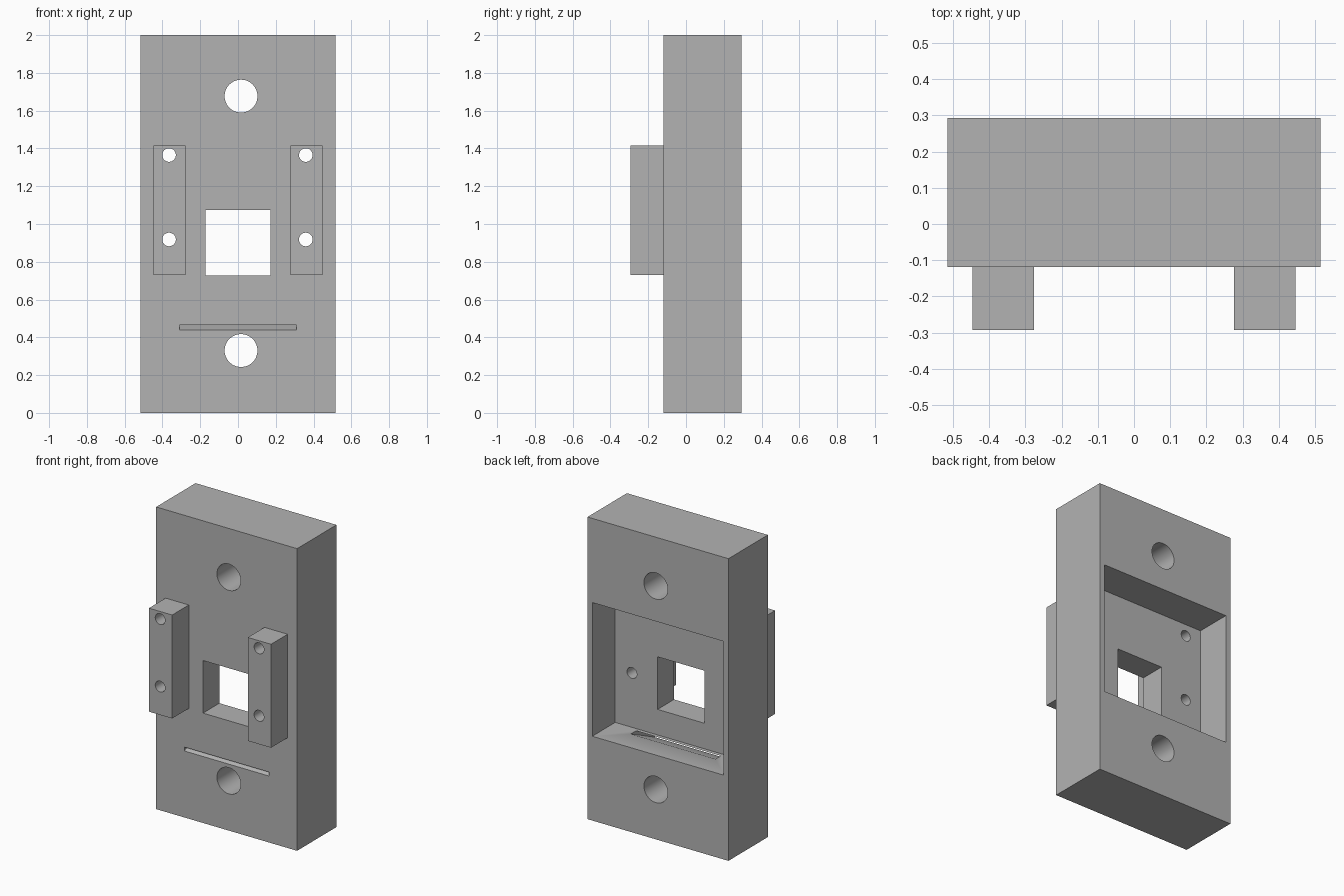
import bpy
import bmesh
import math
from mathutils import Matrix, Vector

if "Cube" in bpy.data.objects:
    bpy.data.objects.remove(bpy.data.objects["Cube"])

grey = bpy.data.materials.new("plain grey")
grey.use_nodes = True
colour = (0.45, 0.45, 0.45, 1)
grey.diffuse_color = colour
grey.node_tree.nodes["Principled BSDF"].inputs["Base Color"].default_value = colour


def finish(name, bm):
    bmesh.ops.recalc_face_normals(bm, faces=bm.faces)
    mesh = bpy.data.meshes.new(name)
    bm.to_mesh(mesh)
    bm.free()
    mesh.materials.append(grey)
    obj = bpy.data.objects.new(name, mesh)
    bpy.context.collection.objects.link(obj)
    return obj


def box(name, x, y, z):
    """Box from (min, max) ranges along each axis."""
    bm = bmesh.new()
    size = [b - a for a, b in (x, y, z)]
    centre = Vector([(a + b) / 2 for a, b in (x, y, z)])
    bmesh.ops.create_cube(bm, size=1, matrix=Matrix.Translation(centre) @ Matrix.Diagonal((*size, 1)))
    return finish(name, bm)


def bore(name, x, z, radius):
    """Long cylinder along y."""
    bm = bmesh.new()
    place = Matrix.Translation((x, 0, z)) @ Matrix.Rotation(math.pi / 2, 4, "X")
    bmesh.ops.create_cone(bm, cap_ends=True, segments=48, radius1=radius, radius2=radius,
                          depth=1, matrix=place)
    return finish(name, bm)


def slanted_slot(name, half_width, profile):
    """Extrude a (y, z) profile across x."""
    bm = bmesh.new()
    face = bm.faces.new([bm.verts.new((-half_width, y, z)) for y, z in profile])
    new = bmesh.ops.extrude_face_region(bm, geom=[face])["geom"]
    moved = [v for v in new if isinstance(v, bmesh.types.BMVert)]
    bmesh.ops.translate(bm, verts=moved, vec=(2 * half_width, 0, 0))
    return finish(name, bm)


def combine(target, tool, operation):
    mod = target.modifiers.new(tool.name, "BOOLEAN")
    mod.operation = operation
    mod.solver = "EXACT"
    mod.object = tool
    with bpy.context.temp_override(object=target, active_object=target, selected_objects=[target]):
        bpy.ops.object.modifier_apply(modifier=mod.name)
    bpy.data.objects.remove(tool)


# Main block with two mounting rails on the front
body = box("mounting_block", (-0.516, 0.516), (-0.119, 0.293), (0, 2))
for side in (-1, 1):
    rail = box("rail", sorted((side * 0.277, side * 0.447)), (-0.293, -0.1), (0.73, 1.415))
    combine(body, rail, "UNION")

# Deep rear pocket and square window through the remaining wall
combine(body, box("pocket", (-0.481, 0.481), (0.053, 0.5), (0.558, 1.443)), "DIFFERENCE")
combine(body, box("window", (-0.173, 0.171), (-0.5, 0.5), (0.727, 1.075)), "DIFFERENCE")

# Large fixing holes and small rail holes
for z in (0.33, 1.677):
    combine(body, bore("fixing_hole", 0.016, z, 0.087), "DIFFERENCE")
for x in (-0.365, 0.359):
    for z in (0.918, 1.365):
        combine(body, bore("rail_hole", x, z, 0.036), "DIFFERENCE")

# Thin slot rising from the front face into the pocket floor
slope = 0.466
low = 0.44


def slot_z(y):
    return low + slope * (y + 0.119)


profile = [(y, slot_z(y) + lift) for y, lift in ((-0.2, 0), (0.2, 0), (0.2, 0.026), (-0.2, 0.026))]
combine(body, slanted_slot("slot", 0.31, profile), "DIFFERENCE")

bpy.ops.object.select_all(action="DESELECT")
body.select_set(True)
bpy.context.view_layer.objects.active = body
bpy.ops.object.shade_smooth_by_angle(angle=math.radians(30))
